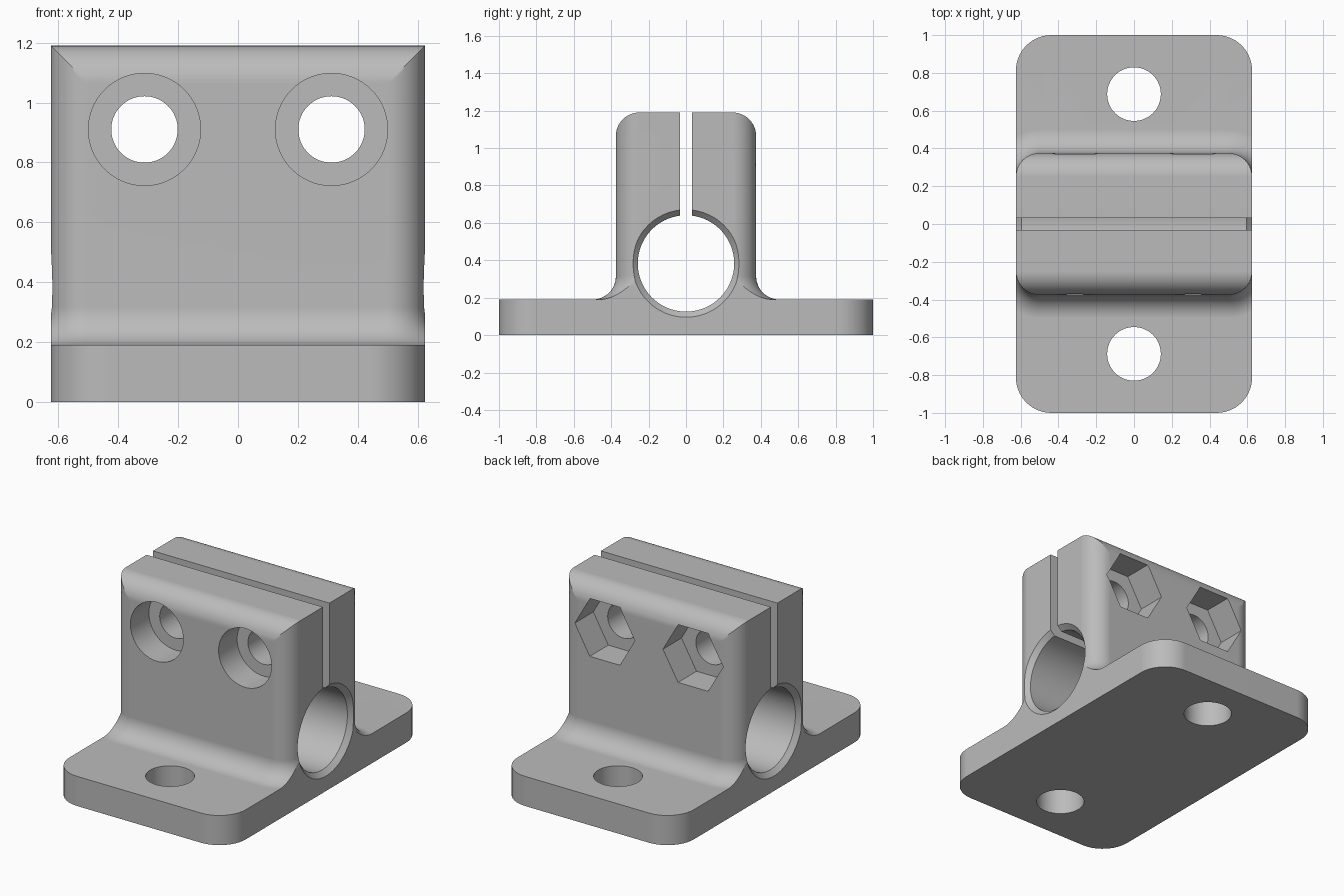
import bpy, bmesh
from math import sin, cos, acos, pi, tau
from mathutils import Matrix

cube = bpy.data.objects.get("Cube")
if cube:
    bpy.data.objects.remove(cube, do_unlink=True)

HALF_X, BASE_TOP, TOP = 0.625, 0.19, 1.19
ROUND = 0.125          # block edge and fillet radius
STEPS = 14             # segments per rounded quarter

grey = bpy.data.materials.new("plain grey")
grey.use_nodes = True
grey.diffuse_color = (0.5, 0.5, 0.5, 1)
grey.node_tree.nodes["Principled BSDF"].inputs["Base Color"].default_value = (0.5, 0.5, 0.5, 1)


def to_object(bm, name):
    bmesh.ops.recalc_face_normals(bm, faces=bm.faces)
    mesh = bpy.data.meshes.new(name)
    bm.to_mesh(mesh)
    bm.free()
    obj = bpy.data.objects.new(name, mesh)
    mesh.materials.append(grey)
    bpy.context.collection.objects.link(obj)
    return obj


def loft(rings, name):
    """Skin closed rings of equal length and cap both ends."""
    bm = bmesh.new()
    loops = [[bm.verts.new(p) for p in ring] for ring in rings]
    for low, high in zip(loops, loops[1:]):
        n = len(low)
        for i in range(n):
            j = (i + 1) % n
            bm.faces.new((low[i], low[j], high[j], high[i]))
    bmesh.ops.remove_doubles(bm, verts=bm.verts, dist=1e-5)
    bmesh.ops.holes_fill(bm, edges=[e for e in bm.edges if e.is_boundary], sides=0)
    return to_object(bm, name)


def outline(cx, cy, r, z, start=0.0, end=pi / 2):
    """Rectangle with arc corners, mirrored from one quarter."""
    quarter = []
    for i in range(STEPS + 1):
        a = start + (end - start) * i / STEPS
        quarter.append((cx + r * cos(a), cy + r * sin(a)))
    left = [(-x, y) for x, y in reversed(quarter)]
    half = quarter + left
    back = [(-x, -y) for x, y in half]
    return [(x, y, z) for x, y in half + back]


# Body: foot plate, concave fillet, upright block and rounded top in one skin
plate_r = 0.1875
rings = [outline(HALF_X - plate_r, 1 - plate_r, plate_r, z) for z in (0, BASE_TOP)]
cx, cy = HALF_X - ROUND, 0.375 - ROUND
for i in range(STEPS + 1):
    t = pi / 2 * i / STEPS
    r = ROUND + ROUND * (1 - sin(t))
    rings.append(outline(cx, cy, r, BASE_TOP + ROUND * (1 - cos(t)), acos(min(1, ROUND / r))))
for i in range(STEPS + 1):
    t = pi / 2 * i / STEPS
    rings.append(outline(cx, cy, ROUND, TOP - ROUND * (1 - sin(t)), 0, pi / 2 - t))
body = loft(rings, "clamp_bracket")


def lathe(name, profile, axis, centre, sides=64):
    """Turned cutter: profile holds (position along axis, radius)."""
    turn = {"X": Matrix.Rotation(pi / 2, 4, "Y"), "Y": Matrix.Rotation(-pi / 2, 4, "X"),
            "Z": Matrix.Identity(4)}[axis]
    obj = loft([[(r * cos(tau * k / sides), r * sin(tau * k / sides), p)
                 for k in range(sides)] for p, r in profile], name)
    obj.data.transform(Matrix.Translation(centre) @ turn)
    return obj


# Cutters: chamfered bore, clamping slot, mounting holes, bolt and nut recesses
bore, flare = 0.2575, 0.03
cutters = [lathe("bore_cutter", [(-HALF_X - flare, bore + 2 * flare), (flare - HALF_X, bore),
                                 (HALF_X - flare, bore), (HALF_X + flare, bore + 2 * flare)],
                 "X", (0, 0, 0.383), 96)]
bm = bmesh.new()
bmesh.ops.create_cube(bm, size=1, matrix=Matrix.Translation((0, 0, 0.85))
                      @ Matrix.Diagonal((1.5, 0.065, 0.9, 1)))
cutters.append(to_object(bm, "slot_cutter"))
for side in (-1, 1):
    cutters.append(lathe("mount_hole_cutter", [(-0.1, 0.142), (0.3, 0.142)], "Z",
                         (0, side * 0.6875, 0)))
    bolt = (side * 0.3125, 0, 0.91)
    cutters.append(lathe("bolt_cutter", [(-0.5, 0.1875), (-0.1875, 0.1875),
                                         (-0.1875, 0.111), (0.5, 0.111)], "Y", bolt))
    cutters.append(lathe("nut_cutter", [(0.1875, 0.213), (0.5, 0.213)], "Y", bolt, 6))

bpy.ops.object.select_all(action="DESELECT")
bpy.context.view_layer.objects.active = body
body.select_set(True)
for cutter in cutters:
    cutter.hide_render = True
    mod = body.modifiers.new("cut", "BOOLEAN")
    mod.operation, mod.solver, mod.object = "DIFFERENCE", "EXACT", cutter
    bpy.ops.object.modifier_apply(modifier=mod.name)
    bpy.data.objects.remove(cutter, do_unlink=True)

# Smooth curved faces, crisp machined edges
bpy.ops.object.shade_smooth_by_angle(angle=0.5)
weighted = body.modifiers.new("flat_face_normals", "WEIGHTED_NORMAL")
weighted.keep_sharp = True
